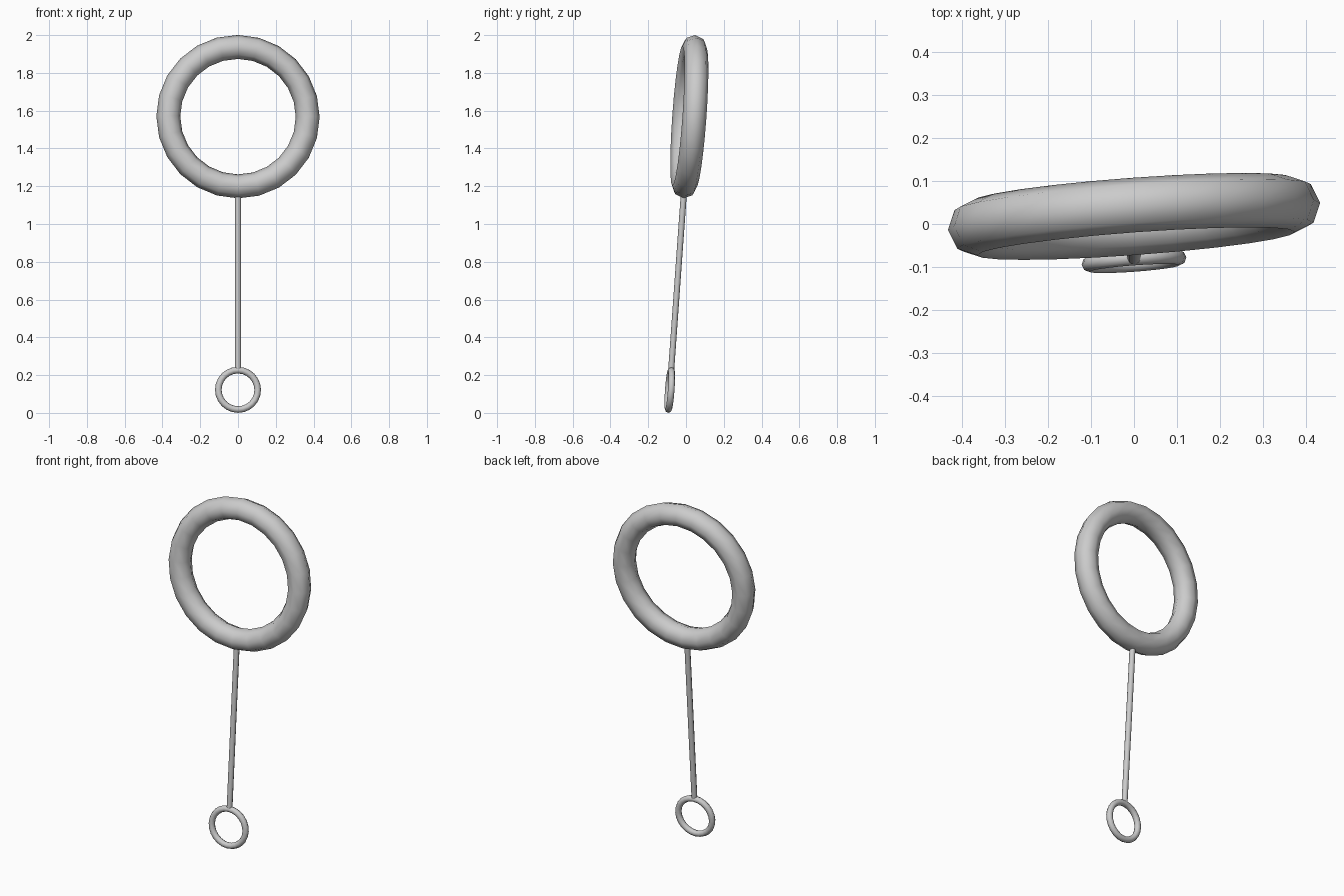
import bpy
from math import radians
from mathutils import Matrix, Vector

default = bpy.data.objects.get("Cube")
if default:
    bpy.data.objects.remove(default, do_unlink=True)

grey = bpy.data.materials.new("plain grey")
grey.use_nodes = True
colour = (0.6, 0.6, 0.6, 1)
grey.diffuse_color = colour
grey.node_tree.nodes["Principled BSDF"].inputs["Base Color"].default_value = colour

# Whole wand leans back and turns slightly about its stem
tilt = Matrix.Rotation(radians(-4.1), 4, "X") @ Matrix.Rotation(radians(4.2), 4, "Z")
origin = Vector((0, -0.086, 0.122))
wand = Matrix.Translation(origin) @ tilt


def finish(name, local):
    obj = bpy.context.object
    obj.name = name
    obj.matrix_world = wand @ local
    obj.data.materials.append(grey)
    bpy.ops.object.shade_smooth_by_angle(angle=radians(50))


def ring(name, height, major, minor):
    bpy.ops.mesh.primitive_torus_add(major_radius=major, minor_radius=minor,
                                     major_segments=24, minor_segments=8)
    finish(name, Matrix.Translation((0, 0, height)) @ Matrix.Rotation(radians(90), 4, "X"))


# Large hoop on top, small finger loop at the bottom
ring("large_hoop", 1.45, 0.37, 0.0635)
ring("handle_loop", 0, 0.1045, 0.0175)

# Thin stem between them
bottom, top = 0.11, 1.025
bpy.ops.mesh.primitive_cylinder_add(vertices=8, radius=0.016, depth=top - bottom)
finish("stem", Matrix.Translation((0, 0, (bottom + top) / 2)))
